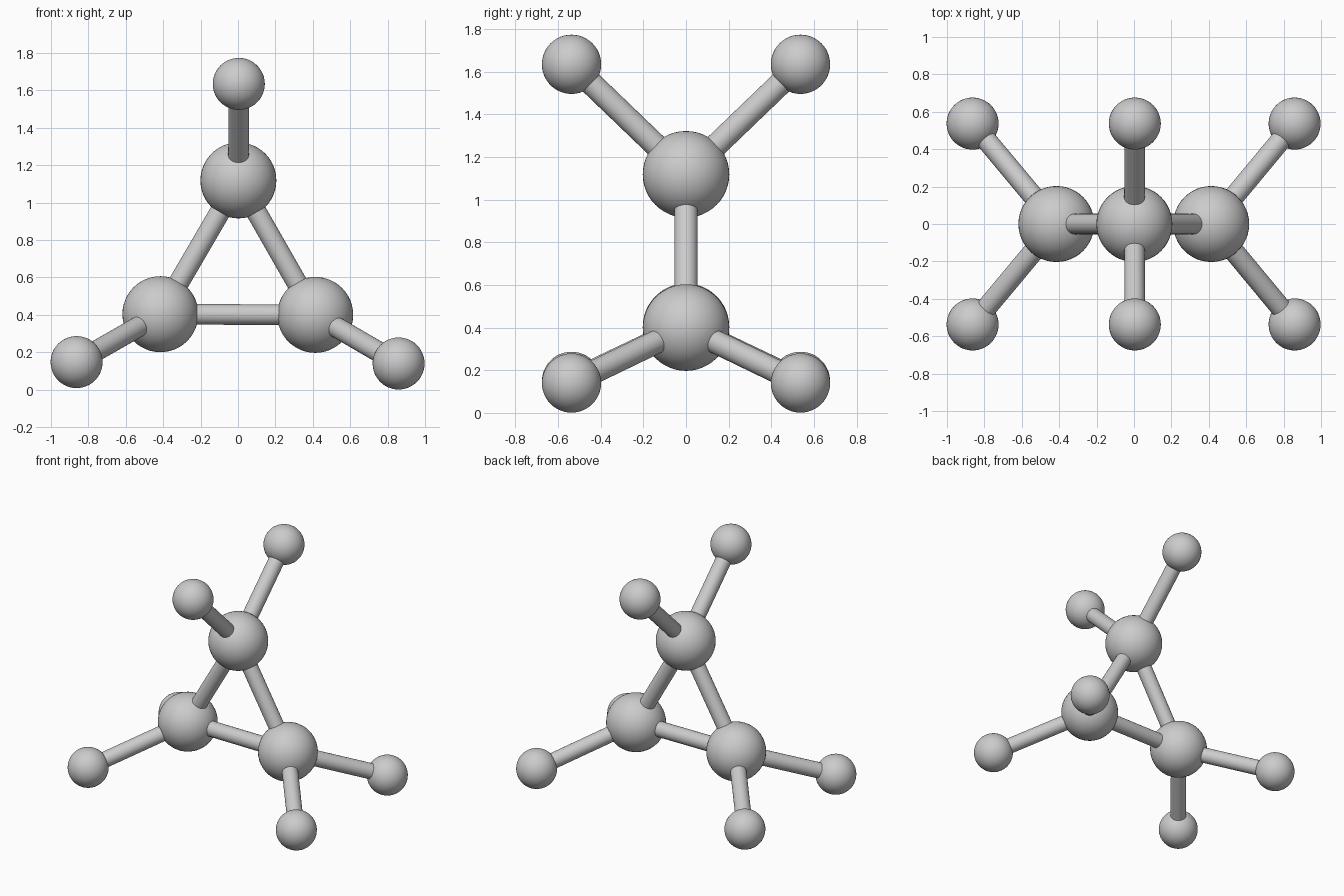
import bpy
from math import sin, cos, radians
from mathutils import Vector

if "Cube" in bpy.data.objects:
    bpy.data.objects.remove(bpy.data.objects["Cube"])

CENTRE_Z = 0.641      # centre of the triangular ring
R_LARGE, R_SMALL, R_ROD = 0.203, 0.139, 0.055


def smooth(name):
    obj = bpy.context.object
    obj.name = name
    bpy.ops.object.shade_smooth_by_angle(angle=radians(40))
    return obj


def ball(name, pos, radius):
    bpy.ops.mesh.primitive_uv_sphere_add(segments=48, ring_count=24, radius=radius, location=pos)
    return smooth(name)


def rod(name, a, b):
    d = b - a
    bpy.ops.mesh.primitive_cylinder_add(
        vertices=32, radius=R_ROD, depth=d.length, location=(a + b) / 2,
        rotation=d.to_track_quat('Z', 'Y').to_euler())
    return smooth(name)


def ring_point(angle, radius, y=0.0):
    return Vector((radius * cos(angle), y, CENTRE_Z + radius * sin(angle)))


# Three large balls in an upright triangle, with a very slight tilt
angles = [radians(a - 0.25) for a in (90, 210, 330)]
hubs = [ring_point(a, 0.478) for a in angles]

for i, (a, hub) in enumerate(zip(angles, hubs)):
    ball(f"large_ball_{i + 1}", hub, R_LARGE)
    # Rod along one side of the triangle
    rod(f"ring_rod_{i + 1}", hub, hubs[(i + 1) % 3])
    # Small balls branching to the front and back
    for side, y in (("front", -0.537), ("back", 0.537)):
        tip = ring_point(a, 0.994, y)
        ball(f"small_ball_{side}_{i + 1}", tip, R_SMALL)
        rod(f"branch_rod_{side}_{i + 1}", hub, tip)
